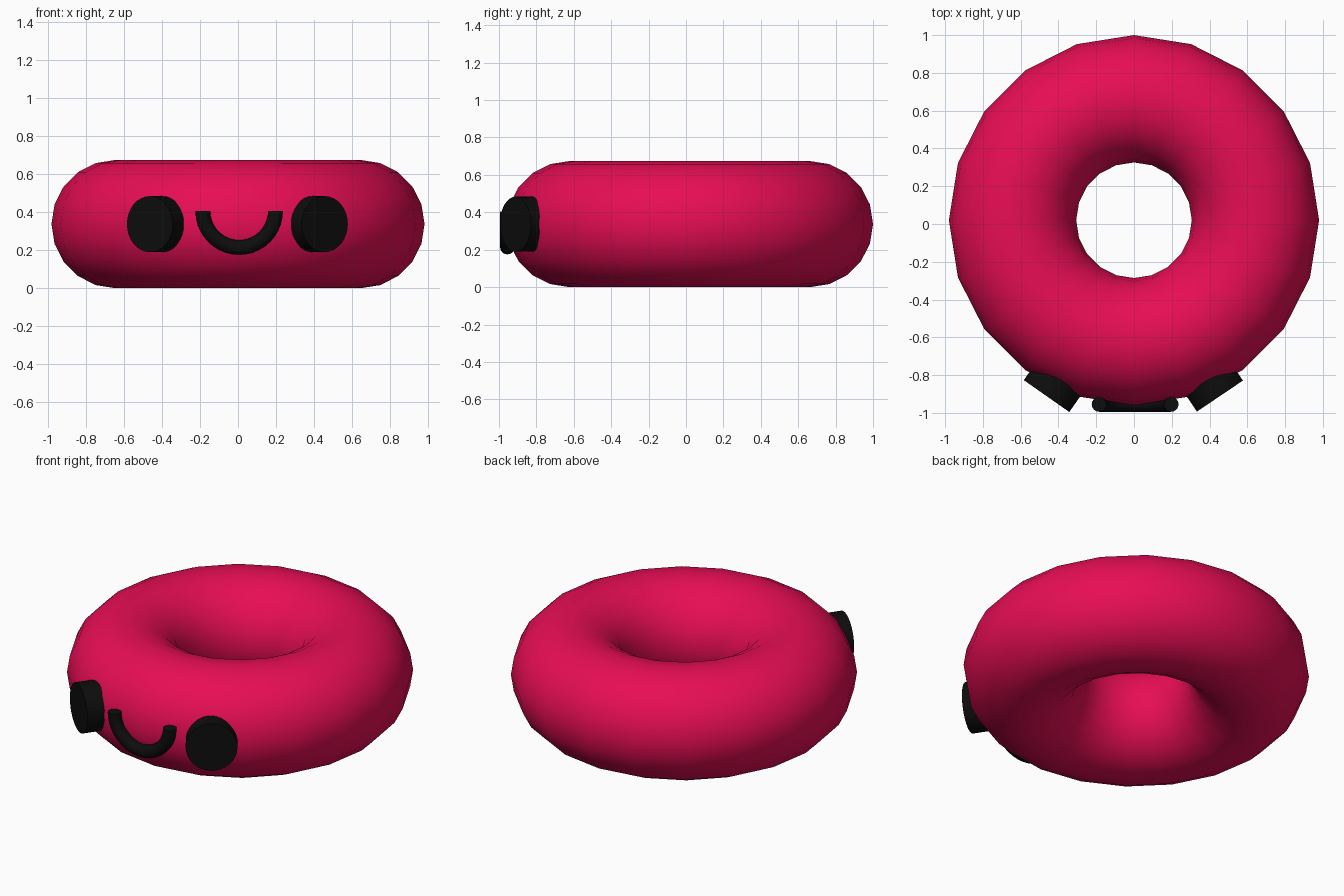
import bpy, bmesh
from math import radians, sin, cos, pi
from mathutils import Vector

if "Cube" in bpy.data.objects:
    bpy.data.objects.remove(bpy.data.objects["Cube"])


def material(name, rgb):
    m = bpy.data.materials.new(name)
    m.diffuse_color = (*rgb, 1)
    m.use_nodes = True
    m.node_tree.nodes["Principled BSDF"].inputs["Base Color"].default_value = m.diffuse_color
    return m


pink = material("pink", (0.8, 0.004, 0.09))
black = material("black", (0.004, 0.004, 0.004))


def finish(name, mat, angle=40):
    ob = bpy.context.object
    ob.name = name
    ob.data.materials.append(mat)
    bpy.ops.object.shade_smooth_by_angle(angle=radians(angle))
    return ob


# Ring body
bpy.ops.mesh.primitive_torus_add(major_segments=20, minor_segments=20,
                                 major_radius=0.643, minor_radius=0.337,
                                 location=(0, 0.02, 0.337))
finish("ring_body", pink)


# Eyes: short discs sunk into the ring, facing outwards
def eye(name, face_centre, turn, depth=0.14):
    a = radians(turn)
    out = Vector((sin(a), -cos(a), 0))
    bpy.ops.mesh.primitive_cylinder_add(vertices=32, radius=0.147, depth=depth,
                                        location=Vector(face_centre) - out * depth / 2,
                                        rotation=(pi / 2, 0, a))
    finish(name, black)


eye("left_eye", (-0.463, -0.911, 0.337), -35)
eye("right_eye", (0.455, -0.911, 0.337), 34)

# Smile: half ring of round tube with capped ends
bm = bmesh.new()
cx, cy, cz, big, small, steps, sides = 0.006, -0.955, 0.405, 0.191, 0.039, 20, 16
rings = []
for i in range(steps + 1):
    t = pi + pi * i / steps
    ring = []
    for j in range(sides):
        p = 2 * pi * j / sides
        r = big + small * cos(p)
        ring.append(bm.verts.new((cx + r * cos(t), cy + small * sin(p), cz + r * sin(t))))
    rings.append(ring)
for a, b in zip(rings, rings[1:]):
    for j in range(sides):
        k = (j + 1) % sides
        bm.faces.new((a[j], a[k], b[k], b[j]))
bm.faces.new(rings[0])
bm.faces.new(rings[-1])
bmesh.ops.recalc_face_normals(bm, faces=bm.faces)
mesh = bpy.data.meshes.new("smile")
bm.to_mesh(mesh)
bm.free()
smile = bpy.data.objects.new("smile", mesh)
bpy.context.collection.objects.link(smile)
bpy.ops.object.select_all(action='DESELECT')
smile.select_set(True)
bpy.context.view_layer.objects.active = smile
finish("smile", black)
